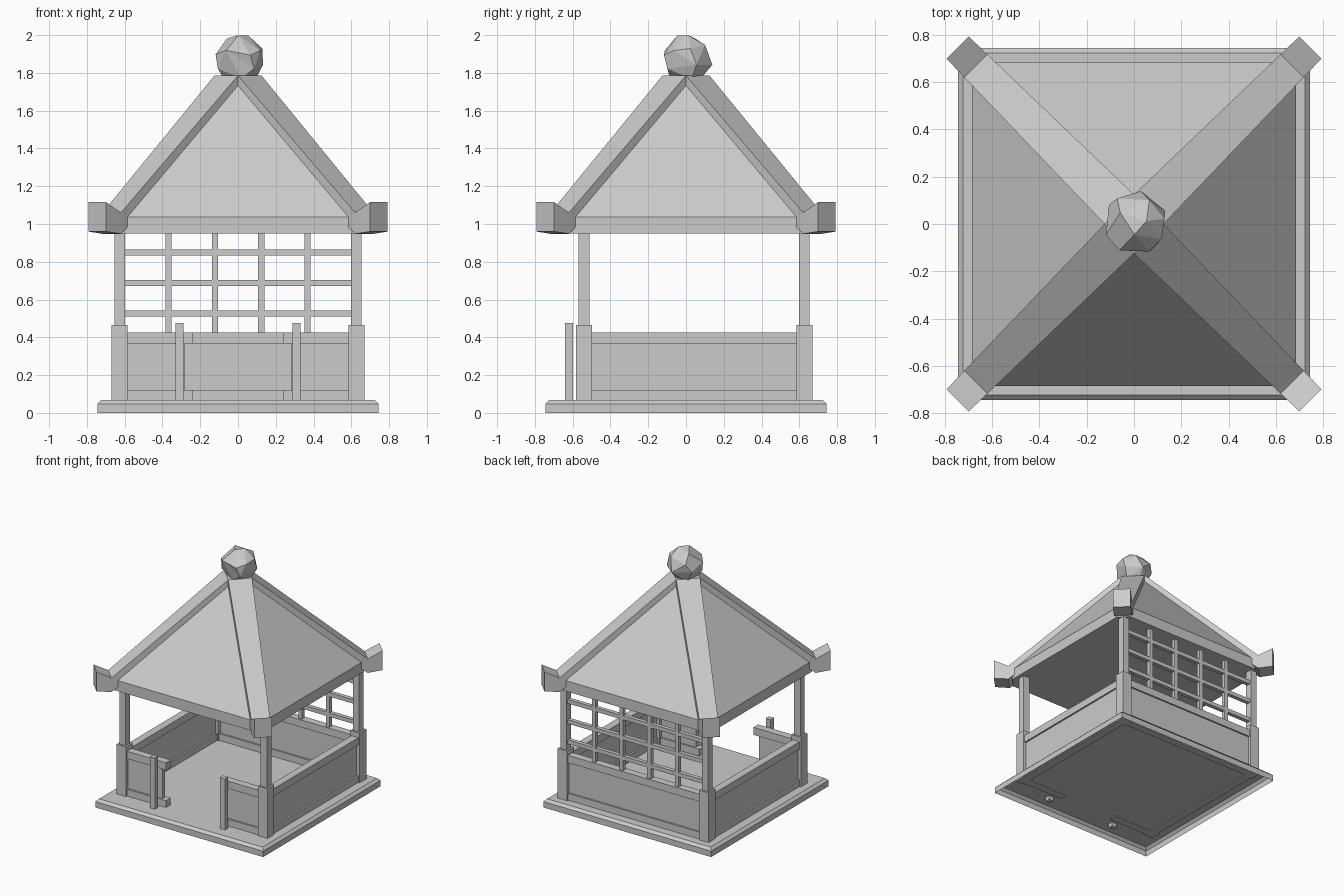
import bpy, bmesh, math
from mathutils import Vector, Euler

if "Cube" in bpy.data.objects:
    bpy.data.objects.remove(bpy.data.objects["Cube"], do_unlink=True)

grey = bpy.data.materials.new("plain_grey")
grey.use_nodes = True
grey.diffuse_color = (0.6, 0.6, 0.6, 1)
grey.node_tree.nodes["Principled BSDF"].inputs["Base Color"].default_value = (0.6, 0.6, 0.6, 1)


def finish(name, bm):
    bmesh.ops.recalc_face_normals(bm, faces=bm.faces)
    mesh = bpy.data.meshes.new(name)
    bm.to_mesh(mesh)
    bm.free()
    mesh.materials.append(grey)
    obj = bpy.data.objects.new(name, mesh)
    bpy.context.collection.objects.link(obj)
    return obj


def box(name, x, y, z):
    """Box from (min, max) pairs on each axis."""
    bm = bmesh.new()
    bmesh.ops.create_cube(bm, size=1)
    for v in bm.verts:
        v.co = [(a + b) / 2 + c * (b - a) for (a, b), c in zip((x, y, z), v.co)]
    return finish(name, bm)


def loft(name, rings, open_start=False):
    """Skin through rings with equal point counts, capped at the ends."""
    bm = bmesh.new()
    loops = [[bm.verts.new(p) for p in ring] for ring in rings]
    n = len(loops[0])
    for a, b in zip(loops, loops[1:]):
        for i in range(n):
            j = (i + 1) % n
            bm.faces.new((a[i], a[j], b[j], b[i]))
    if not open_start:
        bm.faces.new(loops[0])
    bm.faces.new(loops[-1])
    return finish(name, bm)


def square(h, z):
    return [(-h, -h, z), (h, -h, z), (h, h, z), (-h, h, z)]


def cut_square(h, z, cut):
    """Square ring with its corners cut off."""
    ring = []
    for x, y, _ in square(h, z):
        ring += [(x - math.copysign(cut, x), y, z), (x, y - math.copysign(cut, y), z)]
    # Keep the points in order around the ring
    return sorted(ring, key=lambda p: math.atan2(p[1], p[0]))


def span(c, half):
    return (c - half, c + half)


# Floor platform: a tray open underneath, with a chamfered top edge
loft("floor_platform", [square(0.744, 0), square(0.744, 0.047), square(0.724, 0.067)],
     open_start=True)

POST = 0.627
FRONT = -0.54
FLOOR = 0.06
RAILS = {"bottom": (FLOOR, 0.122), "top": (0.367, 0.426)}

# Corner posts with thicker lower sleeves
for side, sx in (("right", -POST), ("left", POST)):
    for end, y in (("front", FRONT), ("back", POST)):
        box(f"{end}_{side}_post_sleeve", span(sx, 0.042), span(y, 0.042), (FLOOR, 0.465))
        box(f"{end}_{side}_post", span(sx, 0.028), span(y, 0.028), (0.4, 0.97))

# Low side walls
for side, sx in (("right", -POST), ("left", POST)):
    run = (FRONT, POST)
    box(f"{side}_wall_panel", span(sx, 0.016), run, (FLOOR, 0.4))
    for level, z in RAILS.items():
        box(f"{side}_wall_{level}_rail", span(sx, 0.03), run, z)

# Low back wall
box("back_wall_panel", (-POST, POST), span(POST, 0.016), (FLOOR, 0.4))
for level, z in RAILS.items():
    box(f"back_wall_{level}_rail", (-POST, POST), span(POST, 0.03), z)

# Front wall stubs and free-standing gate posts
for side, s in (("right", -1), ("left", 1)):
    box(f"front_{side}_panel", sorted((s * 0.28, s * POST)), span(FRONT, 0.016), (FLOOR, 0.4))
    for level, z in RAILS.items():
        box(f"front_{side}_{level}_rail", sorted((s * 0.24, s * POST)), span(FRONT, 0.03), z)
    box(f"{side}_gate_post", span(s * 0.31, 0.022), span(-0.62, 0.021), (0.035, 0.477))

# Back lattice
for i in range(4):
    box(f"lattice_upright_{i + 1}", span(-0.368 + i * 0.2455, 0.016), span(POST, 0.016), (0.42, 0.97))
for i in range(3):
    box(f"lattice_bar_{i + 1}", (-POST, POST), span(POST, 0.016), span(0.526 + i * 0.162, 0.016))

# Hipped roof with a vertical eave; the cut corners sit under the hip beams
loft("roof", [cut_square(0.685, 0.951, 0.07), cut_square(0.685, 1.036, 0.07),
              cut_square(0.115, 1.745, 0.07)])

# Hip beams: radius, top height, bottom height, half width; the tips turn up
hip_profile = [(0, 1.786, 1.6, 0.088), (0.088, 1.786, 1.6, 0.088),
               (0.945, 1.06, 0.948, 0.069), (1.055, 1.116, 0.96, 0.066)]
for i, label in enumerate(("back_left", "back_right", "front_right", "front_left")):
    angle = math.radians(45 + 90 * i)
    out = Vector((math.cos(angle), math.sin(angle), 0))
    across = Vector((-out.y, out.x, 0))
    rings = []
    for r, top, low, w in hip_profile:
        rings.append([out * r + across * s * w + Vector((0, 0, z))
                      for s, z in ((-1, low), (1, low), (1, top), (-1, top))])
    loft(f"{label}_hip_beam", rings)

# Roughly faceted ball finial
bm = bmesh.new()
bmesh.ops.create_icosphere(bm, subdivisions=2, radius=0.132)
bmesh.ops.rotate(bm, verts=bm.verts, matrix=Euler((0.35, 0.25, 0.4)).to_matrix())
lift = 2.0 - max(v.co.z for v in bm.verts)
bmesh.ops.translate(bm, verts=bm.verts, vec=(0.007, 0.005, lift))
ball = finish("ball_finial", bm)
facets = ball.modifiers.new("facets", "DECIMATE")
facets.ratio = 0.45
